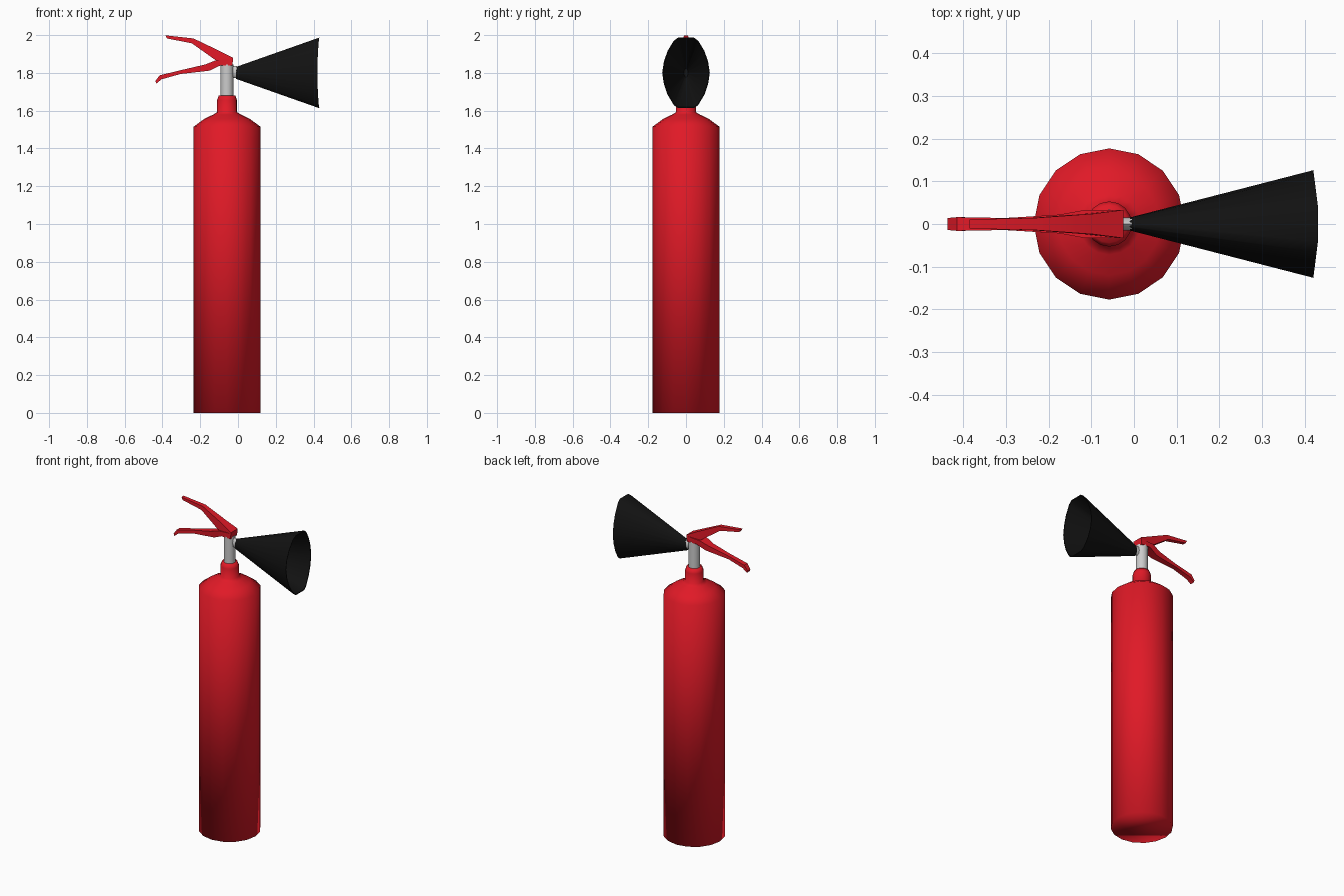
import bpy, bmesh
from math import cos, sin, pi

if "Cube" in bpy.data.objects:
    bpy.data.objects.remove(bpy.data.objects["Cube"])

AXIS_X = -0.058   # tank axis
HORN_Z = 1.80     # horn centre height


def material(name, rgb):
    m = bpy.data.materials.new(name)
    m.diffuse_color = (*rgb, 1)
    m.use_nodes = True
    m.node_tree.nodes["Principled BSDF"].inputs["Base Color"].default_value = m.diffuse_color
    return m


RED = material("red_paint", (0.75, 0.01, 0.02))
BLACK = material("black_plastic", (0.006, 0.006, 0.006))


def loft(name, rings, mat=None, angle=None):
    """Skin a series of closed rings and cap both ends."""
    bm = bmesh.new()
    loops = [[bm.verts.new(p) for p in ring] for ring in rings]
    n = len(loops[0])
    for a, b in zip(loops, loops[1:]):
        for i in range(n):
            j = (i + 1) % n
            bm.faces.new((a[i], a[j], b[j], b[i]))
    bm.faces.new(loops[0][::-1])
    bm.faces.new(loops[-1])
    bmesh.ops.recalc_face_normals(bm, faces=bm.faces)
    for f in bm.faces:
        f.smooth = True
    mesh = bpy.data.meshes.new(name)
    bm.to_mesh(mesh)
    bm.free()
    ob = bpy.data.objects.new(name, mesh)
    bpy.context.collection.objects.link(ob)
    if mat:
        mesh.materials.append(mat)
    if angle is not None:
        bpy.ops.object.select_all(action='DESELECT')
        ob.select_set(True)
        bpy.context.view_layer.objects.active = ob
        bpy.ops.object.shade_smooth_by_angle(angle=angle)
    return ob


def lathe(name, profile, mat=None, angle=None, sides=16):
    return loft(name, [[(AXIS_X + r * cos(2 * pi * i / sides),
                         r * sin(2 * pi * i / sides), z)
                        for i in range(sides)] for r, z in profile], mat, angle)


def bar(name, sections, mat):
    """Tapered bar: each section is top x, top z, bottom x, bottom z, half width."""
    return loft(name, [[(xt, -w, zt), (xt, w, zt), (xb, w, zb), (xb, -w, zb)]
                       for xt, zt, xb, zb, w in sections], mat, 0.5)


# Tank with shoulder and neck, shaded smooth all over
lathe("tank", [(0.177, 0), (0.177, 1.515), (0.12, 1.557), (0.072, 1.58),
               (0.053, 1.592), (0.053, 1.655), (0.044, 1.68)], RED)

# Bare metal valve stem and outlet
lathe("valve_stem", [(0.034, 1.67), (0.034, 1.845)], None, 0.6)
loft("outlet", [[(x, 0.015 * cos(pi * i / 4), 1.805 + 0.031 * sin(pi * i / 4))
                 for i in range(8)] for x in (-0.05, -0.005)], None, 0.9)

# Squeeze lever and carrying handle
bar("squeeze_lever", [(-0.385, 1.999, -0.375, 1.982, 0.011),
                      (-0.235, 1.982, -0.245, 1.957, 0.014),
                      (-0.095, 1.915, -0.115, 1.865, 0.024),
                      (-0.025, 1.880, -0.030, 1.838, 0.033)], RED)
bar("carry_handle", [(-0.437, 1.757, -0.432, 1.743, 0.014),
                     (-0.415, 1.787, -0.405, 1.766, 0.016),
                     (-0.300, 1.815, -0.305, 1.794, 0.014),
                     (-0.175, 1.844, -0.150, 1.812, 0.022),
                     (-0.115, 1.868, -0.092, 1.840, 0.033),
                     (-0.035, 1.872, -0.035, 1.838, 0.033)], RED)

# Hollow discharge horn: outer wall, rim, then inner wall
quarter = [(0.126, 0), (0.117, 0.06), (0.098, 0.115), (0.065, 0.17), (0.042, 0.187)]
half = quarter + [(-y, z) for y, z in quarter[::-1]]
section = half + [(y, -z) for y, z in half[-2:0:-1]]


def horn_ring(x, sy, sz, bow=0):
    return [(x - bow * abs(y) / 0.126, y * sy, HORN_Z + z * sz) for y, z in section]


loft("horn", [horn_ring(-0.01, 0.12, 0.17), horn_ring(0.436, 1, 1, 0.016),
              horn_ring(0.435, 0.96, 0.97, 0.016), horn_ring(0.02, 0.09, 0.12)],
     BLACK, 0.7)
